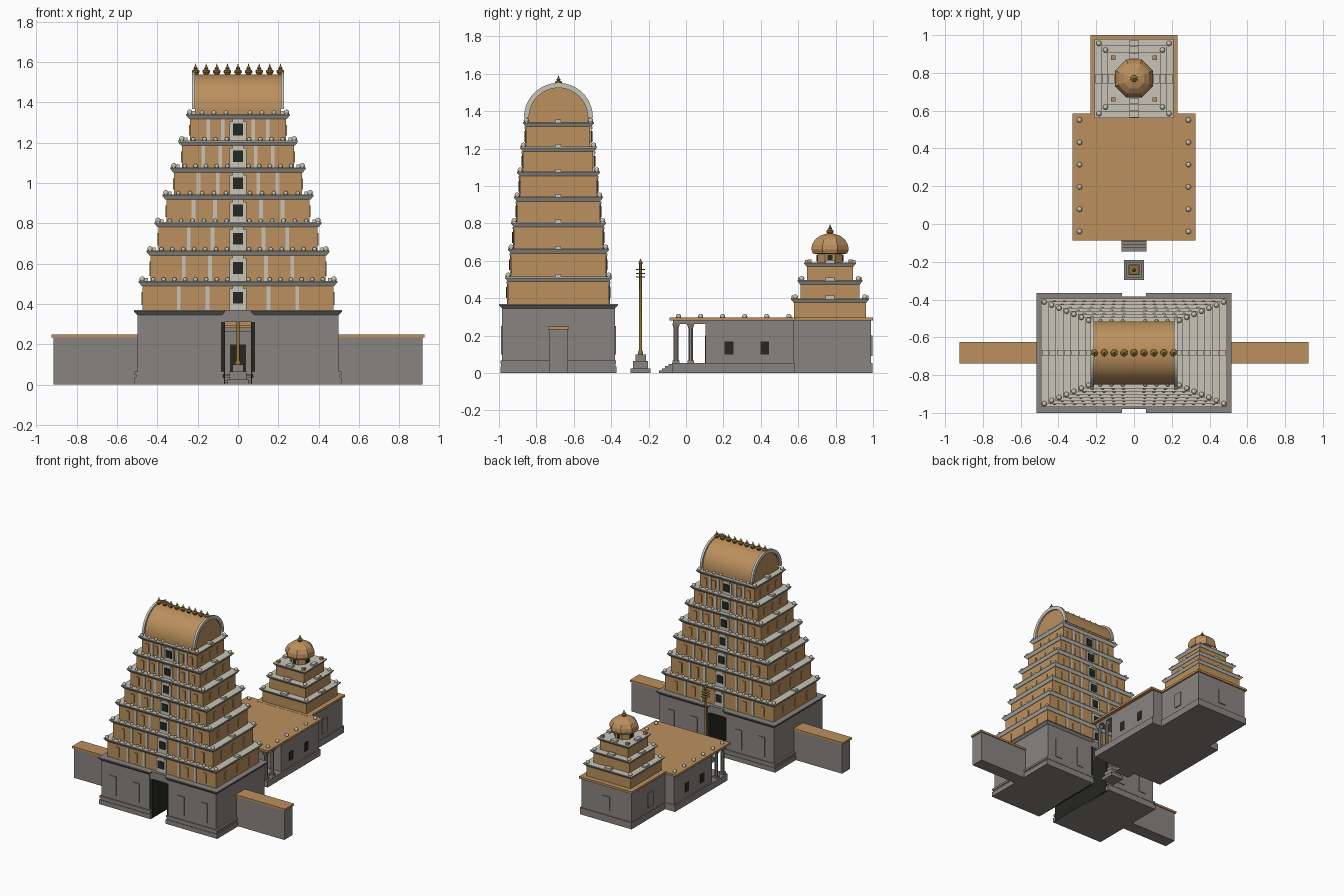
import bpy, bmesh, math
from mathutils import Matrix, Vector

if "Cube" in bpy.data.objects:
    bpy.data.objects.remove(bpy.data.objects["Cube"])


def material(name, rgb):
    m = bpy.data.materials.new(name)
    m.use_nodes = True
    m.diffuse_color = (*rgb, 1)
    m.node_tree.nodes["Principled BSDF"].inputs["Base Color"].default_value = (*rgb, 1)
    return m


stone = material("grey stone", (0.25, 0.23, 0.215))
tan = material("tan plaster", (0.50, 0.28, 0.11))
cream = material("cream trim", (0.58, 0.55, 0.47))
gold = material("aged gold", (0.28, 0.17, 0.03))
dark = material("dark opening", (0.02, 0.02, 0.015))


class Part:
    """Collects simple solids into one named mesh."""

    def __init__(self, name, mat):
        self.name, self.mat, self.bm = name, mat, bmesh.new()

    def box(self, x, y, z, flare=0.0):
        # x, y, z are (low, high) ranges; flare widens the top on every side
        verts = bmesh.ops.create_cube(self.bm, size=1)["verts"]
        for v in verts:
            grow = flare if v.co.z > 0 else 0
            sx, sy = math.copysign(1, v.co.x), math.copysign(1, v.co.y)
            v.co = Vector(((x[0] + x[1]) / 2 + sx * ((x[1] - x[0]) / 2 + grow),
                           (y[0] + y[1]) / 2 + sy * ((y[1] - y[0]) / 2 + grow),
                           z[1] if v.co.z > 0 else z[0]))
        return self

    def block(self, cx, cy, hx, hy, z0, z1, flare=0.0):
        return self.box((cx - hx, cx + hx), (cy - hy, cy + hy), (z0, z1), flare)

    def ball(self, x, y, z, r):
        bmesh.ops.create_uvsphere(self.bm, u_segments=10, v_segments=6, radius=r,
                                  matrix=Matrix.Translation((x, y, z)))

    def lathe(self, x, y, z, profile, sides=12, turn=0.0):
        rings = []
        for r, h in profile:
            angles = [turn + math.tau * i / sides for i in range(sides)]
            rings.append([self.bm.verts.new((x + r * math.cos(a), y + r * math.sin(a), z + h))
                          for a in angles])
        for a, b in zip(rings, rings[1:]):
            for i in range(sides):
                j = (i + 1) % sides
                self.bm.faces.new((a[i], a[j], b[j], b[i]))
        self.bm.faces.new(rings[0][::-1])
        self.bm.faces.new(rings[-1])

    def arch(self, cy, cz, r_out, r_in, x0, x1, n=28):
        # half ring running along x; r_in = 0 gives a solid vault
        angles = [math.pi * i / n for i in range(n + 1)]
        pts = [(cy + r_out * math.cos(a), cz + r_out * math.sin(a)) for a in angles]
        if r_in:
            inner = [(cy + r_in * math.cos(a), cz + r_in * math.sin(a)) for a in angles]
            quads = [(pts[i], pts[i + 1], inner[i + 1], inner[i]) for i in range(n)]
        else:
            quads = [pts]
        for q in quads:
            face = self.bm.faces.new([self.bm.verts.new((x0, *p)) for p in q])
            out = bmesh.ops.extrude_face_region(self.bm, geom=[face])["geom"]
            for v in out:
                if isinstance(v, bmesh.types.BMVert):
                    v.co.x = x1
        bmesh.ops.remove_doubles(self.bm, verts=self.bm.verts, dist=1e-5)

    def done(self, smooth=False):
        bmesh.ops.recalc_face_normals(self.bm, faces=self.bm.faces)
        mesh = bpy.data.meshes.new(self.name)
        self.bm.to_mesh(mesh)
        self.bm.free()
        mesh.materials.append(self.mat)
        obj = bpy.data.objects.new(self.name, mesh)
        bpy.context.collection.objects.link(obj)
        if smooth:
            bpy.ops.object.select_all(action="DESELECT")
            obj.select_set(True)
            bpy.context.view_layer.objects.active = obj
            bpy.ops.object.shade_smooth_by_angle(angle=math.radians(35))


SIDES = (-1, 1)
POT = [(0.009, 0), (0.012, 0.006), (0.019, 0.016), (0.018, 0.024), (0.008, 0.031),
       (0.011, 0.036), (0.005, 0.043), (0.001, 0.058)]
GY = -0.682   # gate tower centre
SY = 0.77     # shrine tower centre

# Gate base: two stone halves around an open passage
base, niches, doors = Part("gate_base", stone), Part("gate_base_niches", stone), Part("gate_doors", dark)
for s in SIDES:
    cx = s * 0.29
    base.block(cx, GY, 0.208, 0.302, 0, 0.345)
    for grow, z0, z1 in ((0.016, 0, 0.035), (0.008, 0.035, 0.05), (0.014, 0.05, 0.066)):
        base.block(cx, GY, 0.208 + grow, 0.302 + grow / 2, z0, z1)
    base.block(cx, GY, 0.21, 0.302, 0.345, 0.362, 0.016)
    base.block(cx, GY, 0.226, 0.318, 0.362, 0.37)
    doors.block(s * 0.073, GY, 0.008, 0.29, 0.0, 0.312)
    for x in (0.195, 0.395):
        for f in SIDES:
            niches.block(s * x, GY + f * 0.302, 0.028, 0.006, 0.10, 0.25)
base.block(0, GY, 0.09, 0.297, 0.312, 0.37)
for p in (base, niches, doors):
    p.done()

# Boundary walls either side
wall, coping = Part("boundary_walls", stone), Part("wall_coping", tan)
for s in SIDES:
    wall.block(s * 0.705, GY, 0.21, 0.05, 0, 0.235)
    coping.block(s * 0.71, GY, 0.215, 0.057, 0.233, 0.248)
wall.done()
coping.done()

# Gate tower: seven stepped storeys
tiers, slabs, beads = Part("tower_storeys", tan), Part("tower_cornices", cream), Part("tower_beads", cream)
strips, frames = Part("tower_pilasters", cream), Part("tower_window_frames", cream)
panels, openings = Part("tower_niches", tan), Part("tower_windows", dark)
tops = [0.37, 0.515, 0.665, 0.806, 0.943, 1.077, 1.21, 1.342]
for i, (z0, z1) in enumerate(zip(tops, tops[1:])):
    hx, hy = 0.473 - 0.0392 * i, 0.267 - 0.0162 * i
    tiers.block(0, GY, hx, hy, z0, z1 - 0.015)
    slabs.block(0, GY, hx + 0.005, hy + 0.005, z1 - 0.025, z1 - 0.006, 0.015)
    slabs.block(0, GY, hx + 0.02, hy + 0.02, z1 - 0.006, z1)
    zt = z1 - 0.025
    mid = (z0 + zt) / 2
    for f in SIDES:
        face = GY + f * hy
        frames.block(0, face, 0.042, 0.008, z0, zt - 0.012)
        frames.block(0, face, 0.028, 0.011, zt - 0.012, zt)
        openings.block(0, face, 0.026, 0.0125, mid - 0.028, mid + 0.03)
        for s in SIDES:
            for t in (0.32, 0.62):
                strips.block(s * t * hx, face, 0.009, 0.006, z0, zt)
            for t in (0.47, 0.8):
                panels.block(s * t * hx, face, 0.013, 0.007, z0 + 0.02, zt - 0.025)
            beads.ball(s * (hx + 0.002), GY + f * (hy + 0.002), z1 + 0.008, 0.014)
        # small domes along the front and back ledges
        n = round(hx / 0.055)
        for k in range(-n, n + 1):
            if abs(k) > 0 and abs(k) < n:
                beads.ball(k * hx / n, GY + f * (hy - 0.002), z1 + 0.006, 0.011)
    for s in SIDES:
        slabs.block(s * (hx - 0.006), GY, 0.02, 0.015, z1, z1 + 0.014)
        for t in (-0.55, 0, 0.55):
            panels.block(s * hx, GY + t * hy, 0.005, 0.011, z0 + 0.025, zt - 0.03)
for p in (tiers, slabs, strips, frames, panels, openings):
    p.done()
beads.done(True)

# Barrel roof with end arches and a row of finials
roof = Part("barrel_roof", tan)
roof.block(0, GY, 0.213, 0.165, 1.34, 1.372)
roof.arch(GY, 1.37, 0.168, 0, -0.217, 0.217)
roof.done(True)
rims = Part("roof_end_arches", cream)
for s in SIDES:
    rims.arch(GY, 1.367, 0.184, 0.157, s * 0.212, s * 0.229)
rims.done(True)
finials = Part("roof_finials", gold)
for k in range(-4, 5):
    finials.lathe(k * 0.0525, GY, 1.533, POT)
finials.done(True)

# Flagpole on a stepped pedestal
pedestal, pole = Part("flagpole_pedestal", stone), Part("flagpole", gold)
for h, z0, z1 in ((0.053, 0, 0.025), (0.041, 0.025, 0.065), (0.028, 0.065, 0.1)):
    pedestal.block(0, -0.243, h, h, z0, z1)
pole.lathe(0, -0.243, 0.1, [(0.014, 0), (0.014, 0.012), (0.009, 0.02), (0.007, 0.48),
                            (0.011, 0.487), (0.008, 0.495), (0.001, 0.51)])
for z in (0.51, 0.53, 0.55):
    pole.block(0, -0.243, 0.024, 0.024, z, z + 0.005)
pedestal.done()
pole.done(True)

# Pillared hall with steps
hall = Part("hall_walls", stone)
hall.box((-0.31, 0.31), (-0.075, 0.58), (0, 0.052))
hall.box((-0.30, 0.30), (0.105, 0.575), (0.05, 0.285))
hall.box((-0.30, 0.30), (-0.07, 0.11), (0.262, 0.285))
for i in range(4):
    hall.box((-0.065, 0.065), (-0.145 + 0.017 * i, -0.07), (0, 0.012 * (i + 1)))
hall.done()
columns = Part("hall_columns", stone)
for x in (-0.28, -0.11, 0.11, 0.28):
    for y in (-0.053, 0.025):
        columns.block(x, y, 0.018, 0.018, 0.05, 0.066)
        columns.lathe(x, y, 0.06, [(0.014, 0), (0.014, 0.185)], 8, math.pi / 8)
        columns.block(x, y, 0.013, 0.013, 0.24, 0.265, 0.008)
columns.done()
Part("hall_roof", tan).box((-0.325, 0.325), (-0.088, 0.586), (0.28, 0.296)).done()
hall_openings, hall_beads = Part("hall_openings", dark), Part("hall_roof_beads", cream)
hall_openings.block(0, 0.105, 0.04, 0.004, 0.052, 0.20)
for s in SIDES:
    for y in (0.23, 0.42):
        hall_openings.block(s * 0.3, y, 0.004, 0.023, 0.098, 0.167)
    for k in range(6):
        hall_beads.ball(s * 0.288, -0.04 + 0.118 * k, 0.302, 0.014)
hall_openings.done()
hall_beads.done(True)

# Shrine body
shrine = Part("shrine_walls", stone)
shrine.box((-0.225, 0.225), (0.557, 0.998), (0, 0.052))
shrine.box((-0.218, 0.218), (0.562, 0.99), (0.05, 0.285))
for s in SIDES:
    shrine.block(s * 0.218, 0.76, 0.007, 0.032, 0.09, 0.2)
shrine.block(0, 0.99, 0.032, 0.007, 0.09, 0.2)
shrine.done()
Part("shrine_roof", tan).box((-0.23, 0.23), (0.553, 1.0), (0.28, 0.297)).done()

# Shrine tower: three storeys, octagonal neck and dome
storeys, ledges = Part("shrine_storeys", tan), Part("shrine_cornices", cream)
balls, corners = Part("shrine_beads", cream), Part("shrine_corner_blocks", tan)
levels = [0.295, 0.398, 0.496, 0.59]
for i, (z0, z1) in enumerate(zip(levels, levels[1:])):
    h = 0.192 - 0.035 * i
    storeys.block(0, SY, h, h, z0, z1 - 0.012)
    ledges.block(0, SY, h + 0.003, h + 0.003, z1 - 0.022, z1 - 0.005, 0.014)
    ledges.block(0, SY, h + 0.017, h + 0.017, z1 - 0.005, z1)
    for s in SIDES:
        ledges.block(s * (h - 0.003), SY, 0.016, 0.025, z1, z1 + 0.015)
        ledges.block(0, SY + s * (h - 0.003), 0.025, 0.016, z1, z1 + 0.015)
        for t in SIDES:
            if i < 2:
                balls.ball(s * (h - 0.006), SY + t * (h - 0.006), z1 + 0.008, 0.014)
            else:
                corners.block(s * 0.11, SY + t * 0.11, 0.011, 0.011, z1, z1 + 0.018)
for p in (storeys, ledges, corners):
    p.done()
balls.done(True)
dome = Part("shrine_dome", tan)
dome.lathe(0, SY, 0.585, [(0.072, 0), (0.072, 0.05), (0.1, 0.054), (0.108, 0.075), (0.104, 0.1),
                          (0.087, 0.128), (0.058, 0.149), (0.02, 0.16)], 8, math.pi / 8)
dome.done()
neck = Part("dome_neck_niches", dark)
for s in SIDES:
    neck.block(s * 0.067, SY, 0.004, 0.013, 0.595, 0.632)
    neck.block(0, SY + s * 0.067, 0.013, 0.004, 0.595, 0.632)
neck.done()
spire = Part("dome_finial", gold)
spire.lathe(0, SY, 0.738, POT)
spire.done(True)
